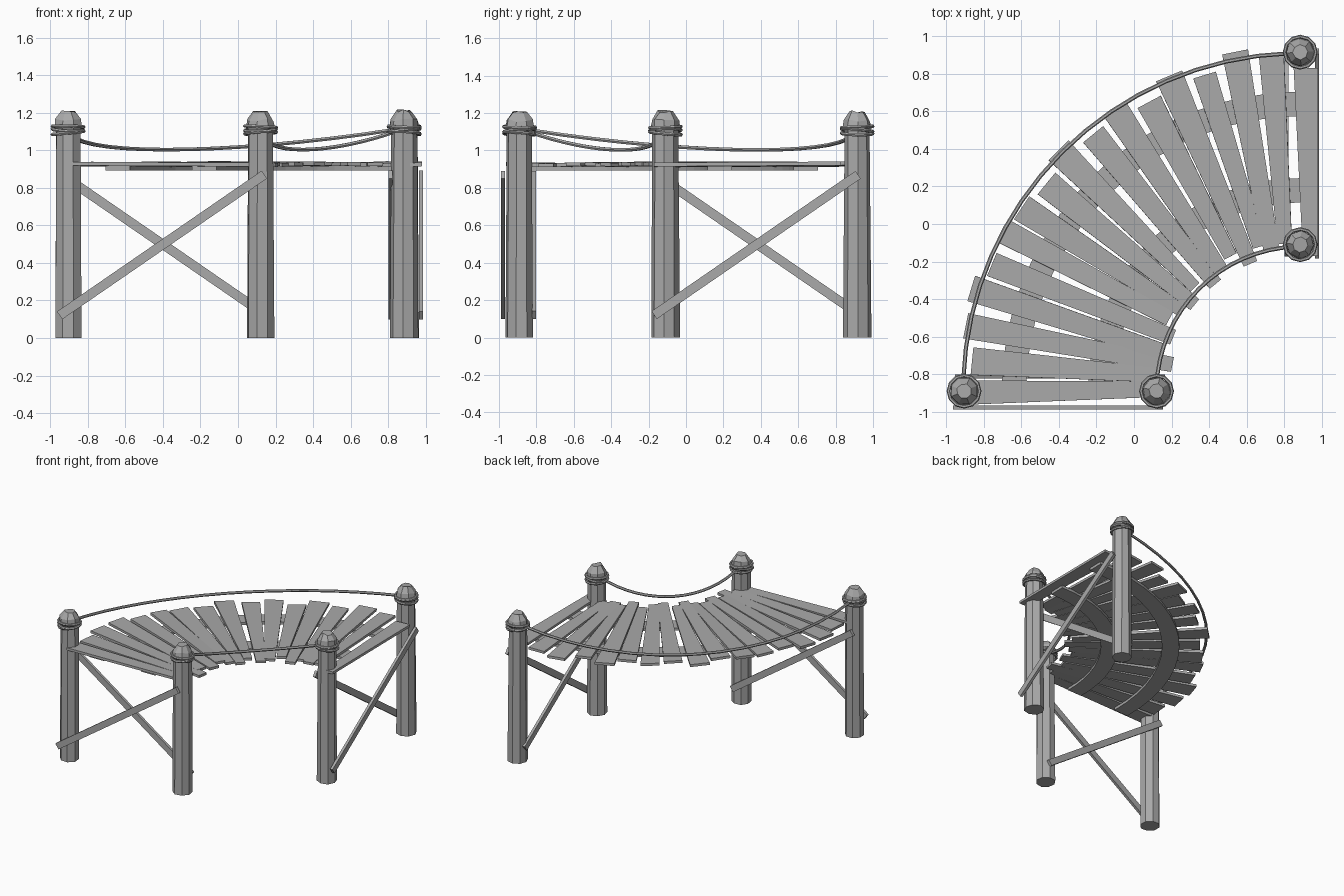
import bpy, bmesh, random
from math import sin, cos, pi, radians
from mathutils import Vector, Matrix

random.seed(4)
if "Cube" in bpy.data.objects:
    bpy.data.objects.remove(bpy.data.objects["Cube"])

wood = bpy.data.materials.new("weathered grey")
wood.use_nodes = True
GREY = (0.4, 0.4, 0.4, 1)
wood.diffuse_color = GREY
wood.node_tree.nodes["Principled BSDF"].inputs["Base Color"].default_value = GREY

CENTRE = Vector((0.89, -0.89, 0))
R_IN, R_OUT = 0.77, 1.8


def arc(r, deg, z=0):
    """Point on the bend: 0 degrees is the front end, 90 the back end."""
    a = radians(deg)
    return CENTRE + Vector((-r * cos(a), r * sin(a), z))


def finish(name, bm):
    bmesh.ops.recalc_face_normals(bm, faces=bm.faces)
    mesh = bpy.data.meshes.new(name)
    bm.to_mesh(mesh)
    bm.free()
    mesh.materials.append(wood)
    obj = bpy.data.objects.new(name, mesh)
    bpy.context.collection.objects.link(obj)
    return obj


def beam(name, p, q, w_p, w_q, side, thick):
    """Tapered board from p to q, its width lying along side."""
    bm = bmesh.new()
    bmesh.ops.create_cube(bm, size=1)
    up = (q - p).cross(side).normalized()
    for v in bm.verts:
        x, y, z = v.co
        end, w = (p, w_p) if x < 0 else (q, w_q)
        v.co = end + side * y * w + up * z * thick
    return finish(name, bm)


def tube(name, points, radius, closed=False):
    """Thin hexagonal rope swept along points."""
    bm = bmesh.new()
    n, rings = len(points), []
    for i, p in enumerate(points):
        a = points[(i - 1) % n] if closed else points[max(i - 1, 0)]
        b = points[(i + 1) % n] if closed else points[min(i + 1, n - 1)]
        t = (b - a).normalized()
        u = t.cross(Vector((0, 0, 1))).normalized()
        v = u.cross(t)
        rings.append([bm.verts.new(p + radius * (u * cos(k * pi / 3) + v * sin(k * pi / 3)))
                      for k in range(6)])
    for i in range(n if closed else n - 1):
        r, s = rings[i], rings[(i + 1) % n]
        for k in range(6):
            bm.faces.new((r[k], r[(k + 1) % 6], s[(k + 1) % 6], s[k]))
    if not closed:
        bm.faces.new(rings[0])
        bm.faces.new(rings[-1])
    return finish(name, bm)


# Eight-sided posts with a faceted, slightly skewed cap
def post(name, x, y, turn):
    bm = bmesh.new()
    profile = [(0.076, 0), (0.07, 1.1), (0.078, 1.12), (0.072, 1.165), (0.04, 1.213)]
    rings = []
    for j, (r, z) in enumerate(profile):
        ring = []
        for k in range(8):
            a = k * pi / 4 + pi / 8 + turn
            rr = r * random.uniform(0.95, 1.04)
            ring.append(bm.verts.new((x + rr * cos(a), y + rr * sin(a),
                                      z + (random.uniform(-0.012, 0.004) if j > 2 else 0))))
        rings.append(ring)
    for r, s in zip(rings, rings[1:]):
        for k in range(8):
            bm.faces.new((r[k], r[(k + 1) % 8], s[(k + 1) % 8], s[k]))
    bm.faces.new(rings[0])
    bm.faces.new(rings[-1])
    return finish(name, bm)


POSTS = {"front_outer": (-0.905, -0.89), "front_inner": (0.12, -0.89),
         "back_inner": (0.885, -0.11), "back_outer": (0.885, 0.915)}
for i, (label, (x, y)) in enumerate(POSTS.items()):
    post(label + "_post", x, y, 0.15 * i)
    # Rope wound around the post top as tilted loops
    for j, (z, tilt) in enumerate([(1.092, 0.1), (1.108, -0.12), (1.125, 0.05)]):
        loop = [Vector((x + 0.083 * cos(k * pi / 6), y + 0.083 * sin(k * pi / 6),
                        z + 0.083 * tilt * cos(k * pi / 6 + i + j)))
                for k in range(12)]
        tube(f"{label}_rope_loop_{j}", loop, 0.010, True)

# Sagging hand ropes
for label, r in (("inner", R_IN), ("outer", R_OUT)):
    points = []
    for k in range(17):
        s = k / 8 - 1
        points.append(arc(r, 2 + 86 * k / 16, 1.003 + 0.105 * s * s))
    tube(label + "_hand_rope", points, 0.011)

# Fan of tapered planks: outer and inner radius of each end
OUTER = [1.77, 1.76, 1.82, 1.84, 1.78, 1.80, 1.78, 1.75, 1.82,
         1.76, 1.80, 1.74, 1.82, 1.76, 1.84, 1.79, 1.72]
INNER = [0.75, 0.76, 0.70, 0.78, 0.74, 0.80, 0.77, 0.73, 0.79,
         0.73, 0.76, 0.81, 0.73, 0.80, 0.77, 0.79, 0.72]
for i, (ro, ri) in enumerate(zip(OUTER, INNER)):
    deg = i * 90 / 16
    p = arc(ri, deg + random.uniform(-1, 1), 0.925 + random.uniform(-0.004, 0.004))
    q = arc(ro, deg + random.uniform(-0.6, 0.6), 0.925 + random.uniform(-0.004, 0.004))
    if i == 16:
        p.x, q.x = 0.94, 0.915
    a = radians(deg)
    side = Vector((sin(a), cos(a), random.uniform(-0.05, 0.05)))
    beam(f"plank_{i + 1}", p, q, random.uniform(0.065, 0.085),
         random.uniform(0.125, 0.15), side, 0.02)

# Curved stringers under the planks
for label, r in (("inner", 1.07), ("outer", 1.53)):
    bm = bmesh.new()
    rings = []
    for k in range(17):
        deg = -1 + 92 * k / 16
        rings.append([bm.verts.new(arc(r + dr, deg, z)) for dr, z in
                      ((-0.065, 0.893), (0.065, 0.893), (0.065, 0.915), (-0.065, 0.915))])
    for a, b in zip(rings, rings[1:]):
        for k in range(4):
            bm.faces.new((a[k], a[(k + 1) % 4], b[(k + 1) % 4], b[k]))
    bm.faces.new(rings[0])
    bm.faces.new(rings[-1])
    finish(label + "_stringer", bm)


# Crossed braces on both faces of each post pair
def brace(name, p, q, normal):
    side = (q - p).cross(normal).normalized()
    beam(name, p, q, 0.05, 0.05, side, 0.022)


FRONT, SIDE = Vector((0, 1, 0)), Vector((1, 0, 0))
LOW, HIGH = 0.12, 0.87
brace("front_brace_outside", Vector((-0.95, -0.978, LOW)), Vector((0.14, -0.978, HIGH)), FRONT)
brace("front_brace_inside", Vector((-0.94, -0.812, HIGH)), Vector((0.15, -0.812, LOW)), FRONT)
brace("back_brace_outside", Vector((0.975, -0.17, LOW)), Vector((0.975, 0.92, HIGH)), SIDE)
brace("back_brace_inside", Vector((0.812, -0.16, HIGH)), Vector((0.812, 0.93, LOW)), SIDE)
